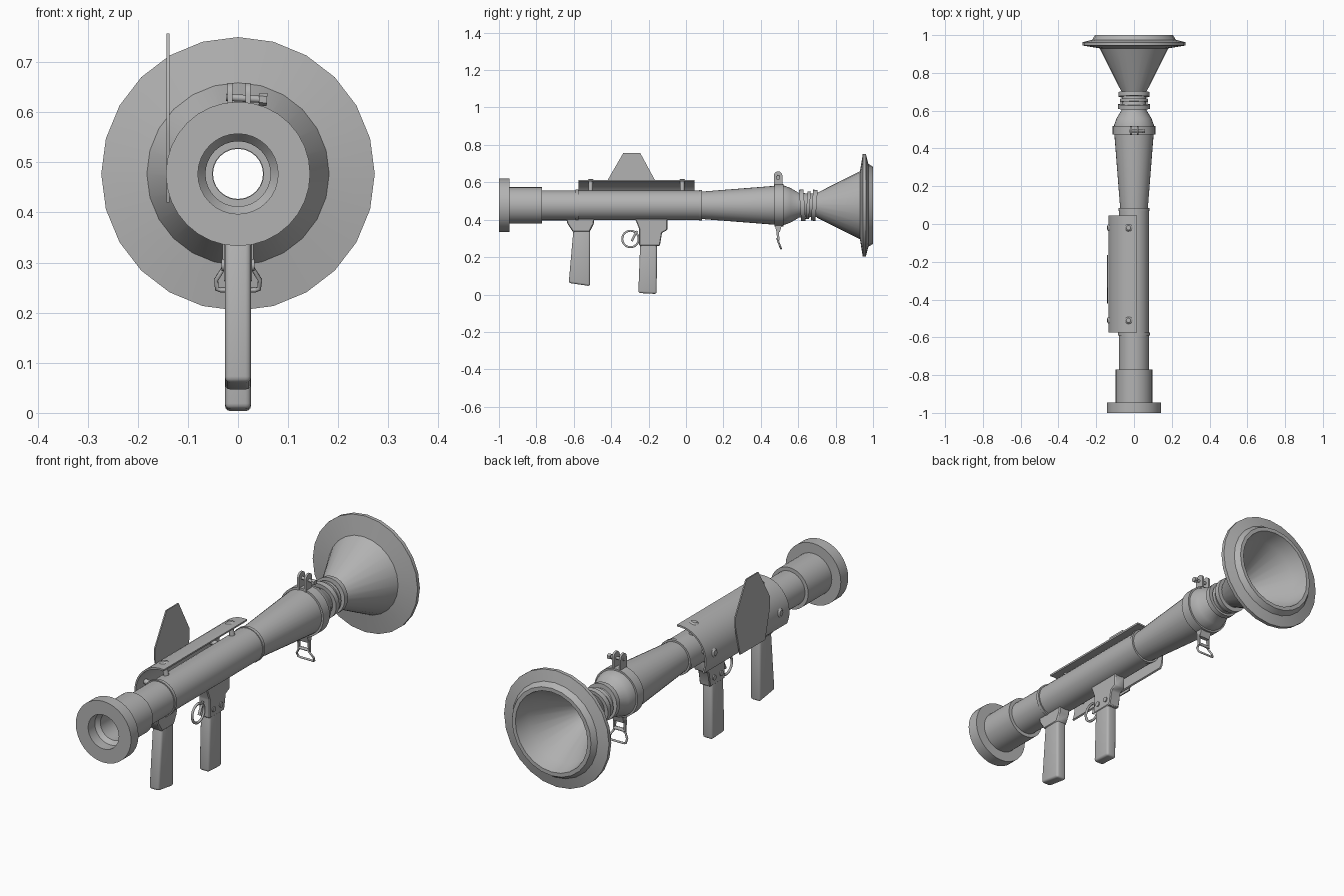
import bpy, bmesh, math
from mathutils import Vector, Matrix

if "Cube" in bpy.data.objects:
    bpy.data.objects.remove(bpy.data.objects["Cube"])

AXIS = 0.477  # height of the tube axis
metal = bpy.data.materials.new("grey_metal")
metal.diffuse_color = (0.45, 0.45, 0.45, 1)
metal.use_nodes = True
metal.node_tree.nodes["Principled BSDF"].inputs["Base Color"].default_value = metal.diffuse_color


def finish(name, bm, angle=35):
    """Turn a bmesh into an object, smooth with sharp creases."""
    bmesh.ops.recalc_face_normals(bm, faces=bm.faces)
    for f in bm.faces:
        f.smooth = True
    for e in bm.edges:
        if len(e.link_faces) != 2 or e.calc_face_angle(0) > math.radians(angle):
            e.smooth = False
    me = bpy.data.meshes.new(name)
    bm.to_mesh(me)
    bm.free()
    me.materials.append(metal)
    ob = bpy.data.objects.new(name, me)
    bpy.context.collection.objects.link(ob)
    return ob


def lathe(name, profile, sides=32, tilt=0):
    """Closed (y, radius) profile spun round the tube axis."""
    bm = bmesh.new()
    mid = sum(p[0] for p in profile) / len(profile)
    rings = []
    for i in range(sides):
        a = 2 * math.pi * i / sides
        rings.append([bm.verts.new((r * math.sin(a), y, r * math.cos(a))) for y, r in profile])
    n = len(profile)
    for i in range(sides):
        p, q = rings[i], rings[(i + 1) % sides]
        for j in range(n):
            k = (j + 1) % n
            bm.faces.new((p[j], p[k], q[k], q[j]))
    if tilt:
        bmesh.ops.rotate(bm, verts=bm.verts, cent=(0, mid, 0),
                         matrix=Matrix.Rotation(math.radians(tilt), 3, 'X'))
    bmesh.ops.translate(bm, verts=bm.verts, vec=(0, 0, AXIS))
    return finish(name, bm)


def slab(name, outline, x0, x1, bevel=0, segments=2):
    """(y, z) outline extruded between two x values."""
    bm = bmesh.new()
    face = bm.faces.new([bm.verts.new((x0, y, z)) for y, z in outline])
    ext = bmesh.ops.extrude_face_region(bm, geom=[face])
    bmesh.ops.translate(bm, vec=(x1 - x0, 0, 0),
                        verts=[g for g in ext["geom"] if isinstance(g, bmesh.types.BMVert)])
    if bevel:
        bmesh.ops.bevel(bm, geom=bm.edges[:], offset=bevel, segments=segments,
                        affect='EDGES', profile=0.5)
    return finish(name, bm)


def rod(name, a, b, r, sides=12, r2=None):
    """Capped cylinder or cone from a to b."""
    a, b = Vector(a), Vector(b)
    bm = bmesh.new()
    rot = (b - a).to_track_quat('Z', 'Y').to_matrix().to_4x4()
    bmesh.ops.create_cone(bm, cap_ends=True, segments=sides, radius1=r,
                          radius2=r if r2 is None else r2, depth=(b - a).length,
                          matrix=Matrix.Translation((a + b) / 2) @ rot)
    return finish(name, bm)


def wire(name, points, r, cyclic=True):
    """Bent wire through the points."""
    cu = bpy.data.curves.new(name, 'CURVE')
    cu.dimensions = '3D'
    cu.bevel_depth = r
    cu.bevel_resolution = 1
    cu.use_fill_caps = True
    sp = cu.splines.new('POLY')
    sp.points.add(len(points) - 1)
    for p, co in zip(sp.points, points):
        p.co = (*co, 1)
    sp.use_cyclic_u = cyclic
    cu.materials.append(metal)
    ob = bpy.data.objects.new(name, cu)
    bpy.context.collection.objects.link(ob)


# Tube: muzzle, barrel, flared chamber and neck around an open bore
lathe("muzzle_collar", [(-1, .08), (-1, .144), (-.945, .144), (-.945, .097),
                        (-.77, .097), (-.77, .065), (-.93, .065), (-.95, .08)])
lathe("front_tube", [(-.78, .051), (-.78, .08), (-.58, .08), (-.58, .051)])
lathe("barrel", [(-.59, .051), (-.59, .085), (-.575, .085), (-.575, .079),
                 (.07, .079), (.07, .082), (.085, .082), (.085, .051)])
lathe("chamber", [(.08, .051), (.08, .073), (.475, .104), (.525, .105), (.56, .092),
                  (.605, .065), (.71, .063), (.71, .051)])
lathe("clamp_band", [(.473, .1), (.473, .113), (.52, .113), (.52, .1)])
lathe("neck_ring_front", [(.61, .06), (.61, .084), (.634, .084), (.634, .06)], tilt=4)
lathe("neck_ring_middle", [(.645, .06), (.645, .074), (.662, .074), (.662, .06)], tilt=-4)
lathe("neck_ring_rear", [(.674, .06), (.674, .083), (.698, .083), (.698, .06)], tilt=-4)

# Exhaust bell and its wide rim
lathe("exhaust_bell", [(.7, .05), (.7, .066), (.93, .182), (.945, .273), (.962, .273),
                       (.975, .222), (1, .206), (1, .188), (.93, .17), (.74, .062)], 24)

# Curved heat shield standing off the left of the barrel
bm = bmesh.new()
rows = []
for i in range(15):
    a = math.radians(83 + 122 * i / 14)
    rows.append([bm.verts.new((r * math.cos(a), y, AXIS + r * math.sin(a)))
                 for r, y in ((.136, -.575), (.136, .045), (.128, .045), (.128, -.575))])
for p, q in zip(rows, rows[1:]):
    for j in range(4):
        bm.faces.new((p[j], p[(j + 1) % 4], q[(j + 1) % 4], q[j]))
bm.faces.new(rows[0])
bm.faces.new(rows[-1])
finish("heat_shield", bm)
for y in (-.51, -.02):
    for deg in (102, 172):
        d = Vector((math.cos(math.radians(deg)), 0, math.sin(math.radians(deg))))
        c = Vector((0, y, AXIS))
        rod("shield_spacer", c + d * .07, c + d * .13, .012)
        rod("shield_rivet", c + d * .134, c + d * .142, .021, 14, .012)

# Flat sight plate
slab("sight_plate", [(-.335, .757), (-.245, .757), (-.165, .61), (-.165, .56),
                     (-.2, .42), (-.385, .42), (-.42, .56), (-.42, .61)], -.143, -.137)

# Front grip
slab("front_grip_bracket", [(-.64, .405), (-.49, .405), (-.492, .38), (-.515, .335),
                            (-.605, .335), (-.635, .38)], -.029, .029, .005, 1)
slab("front_grip", [(-.602, .345), (-.512, .345), (-.513, .045), (-.627, .062)],
     -.026, .026, .011, 3)

# Rear grip, trigger housing and guard
slab("trigger_housing", [(-.272, .405), (-.1, .405), (-.1, .345), (-.128, .33), (-.14, .26),
                         (-.25, .26), (-.25, .35)], -.028, .028, .004, 1)
slab("rear_grip", [(-.245, .27), (-.155, .27), (-.157, .003), (-.255, .008)],
     -.026, .026, .011, 3)
for y in (-.222, -.168):
    rod("housing_pin", (-.033, y, .295), (.033, y, .295), .012)
wire("trigger_guard", [(0, -.297 + .044 * math.cos(t), .297 + .044 * math.sin(t))
                       for t in (2 * math.pi * i / 24 for i in range(24))], .006)
wire("trigger", [(0, -.262, .34), (0, -.278, .31), (0, -.29, .285)], .007, False)

# Clamp lugs and bolt on top of the band
for x in (-.016, .02):
    slab("clamp_lug", [(.47, .575), (.515, .575)] +
         [(.4925 + .0225 * math.cos(math.pi * i / 8), .636 + .0225 * math.sin(math.pi * i / 8))
          for i in range(9)], x - .005, x + .005)
rod("clamp_bolt", (-.024, .4925, .63), (.058, .4925, .625), .007)
rod("clamp_nut", (.042, .4925, .626), (.058, .4925, .625), .013, 6)

# Sling strap and loop under the band
slab("sling_mount", [(.472, .38), (.515, .38), (.502, .335), (.484, .335)], -.028, .028)
for x in (-.027, .027):
    slab("sling_strap", [(.482, .345), (.496, .345), (.5, .29), (.488, .29)], x - .004, x + .004)
rod("sling_bar", (-.03, .494, .298), (.03, .494, .298), .007)
wire("sling_loop", [(-.022, .487, .3), (.022, .487, .3), (.044, .5, .265), (.042, .507, .248),
                    (.034, .508, .245), (-.034, .508, .245), (-.042, .507, .248),
                    (-.044, .5, .265)], .005)
